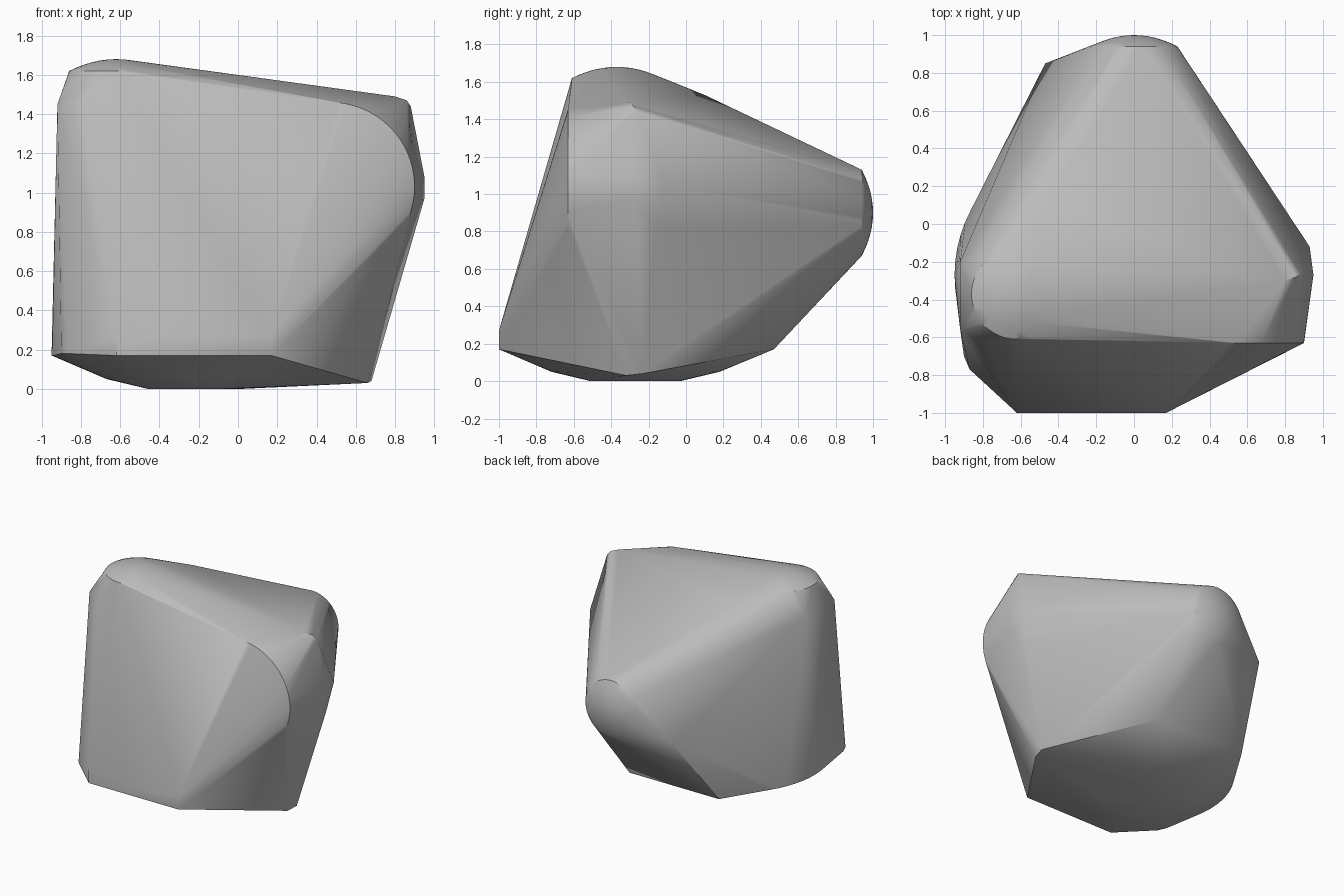
import bpy, bmesh
from math import cos, sin, pi, radians
from mathutils import Vector

cube = bpy.data.objects.get("Cube")
if cube:
    bpy.data.objects.remove(cube, do_unlink=True)


def make_material(name, value):
    material = bpy.data.materials.new(name)
    material.use_nodes = True
    colour = (value, value, value, 1)
    material.diffuse_color = colour
    material.node_tree.nodes["Principled BSDF"].inputs["Base Color"].default_value = colour
    return material


def ring(centre, axis, radius, segments=64):
    """Points of a circle around the given axis."""
    turn = Vector(axis).to_track_quat("Z", "Y")
    angles = [2 * pi * i / segments for i in range(segments)]
    return [Vector(centre) + turn @ Vector((radius * cos(a), radius * sin(a), 0))
            for a in angles]


def dome(centre, axis, radius, height, steps=6):
    """Shallow rounded cap: a rim, shrinking rings and a pole."""
    centre, axis = Vector(centre), Vector(axis)
    points = [centre + axis * height]
    for i in range(steps):
        t = 1 - i / steps
        points += ring(centre + axis * height * (1 - t * t), axis, radius * t)
    return points


def hull_object(name, points, material, sharp_angle):
    bm = bmesh.new()
    for p in points:
        bm.verts.new(p)
    bmesh.ops.remove_doubles(bm, verts=bm.verts, dist=0.0005)
    bmesh.ops.convex_hull(bm, input=bm.verts[:])
    loose = [v for v in bm.verts if not v.link_faces]
    bmesh.ops.delete(bm, geom=loose, context="VERTS")
    bmesh.ops.recalc_face_normals(bm, faces=bm.faces[:])
    mesh = bpy.data.meshes.new(name)
    bm.to_mesh(mesh)
    bm.free()
    mesh.materials.append(material)
    mesh.shade_smooth()
    mesh.set_sharp_from_angle(angle=radians(sharp_angle))
    obj = bpy.data.objects.new(name, mesh)
    bpy.context.collection.objects.link(obj)
    return obj


points = []

# Rounded caps on the highest corner and on the back
points += dome((-0.62, -0.37, 1.62), (0, 0, 1), 0.24, 0.06)
points += dome((0, 0.94, 0.9), (0, 1, 0), 0.23, 0.06)

# Large round front shoulder
points += ring((0.47, -0.63, 1.03), (0, 1, 0), 0.43)

# Stepped round underside
for radius, z in ((0.73, 0.17), (0.45, 0.05), (0.24, 0)):
    points += ring((-0.22, -0.27, z), (0, 0, 1), radius)

# Blocky base corners
for x in (-0.62, 0.17):
    points += [(x, -1, 0.17), (x, -1, 0.27), (x, 0.47, 0.17)]

# Right side: upper peak, vertical bulge and lower foot
points += [(0.8, -0.3, 1.49), (0.86, -0.28, 1.47), (0.88, -0.26, 1.44)]
points += [(0.95, -0.27, 1.08), (0.95, -0.27, 0.97), (0.93, -0.12, 1.05), (0.89, -0.16, 0.82)]
points += [(0.68, -0.23, 0.04), (0.66, -0.32, 0.03)]

# Left side: upper facet, lower front corner, back corner and roof ridge
points += [(-0.92, -0.2, 1.45), (-0.92, -0.56, 1.45), (-0.8, -0.63, 1.45)]
points += [(-0.87, -0.77, 0.18), (-0.9, -0.7, 0.18)]
points += [(-0.47, 0.85, 0.72), (-0.47, 0.1, 1.53)]

hull_object("faceted_stone", points, make_material("mid grey", 0.5), 32)
